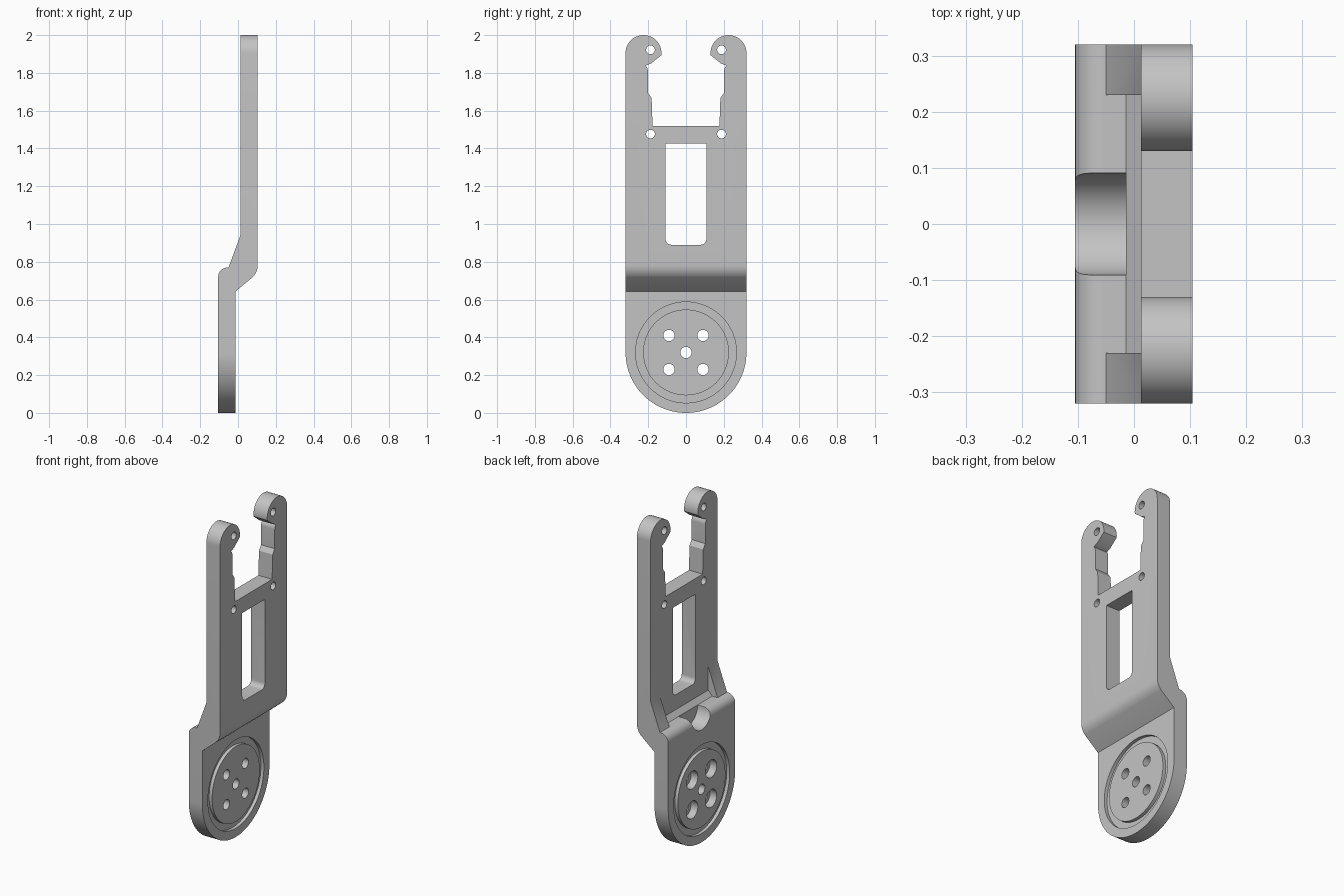
import bpy, bmesh
from math import cos, sin, pi, radians

if "Cube" in bpy.data.objects:
    bpy.data.objects.remove(bpy.data.objects["Cube"], do_unlink=True)

HALF = 0.32                       # half width, also radius of the round end
LOW, LOW_IN = -0.105, -0.014      # faces of the lower plate
UP_IN, UP = 0.0125, 0.104         # faces of the upper plate


def arc(u, v, r, start, end, steps=16):
    """Points on a circle between two angles in degrees."""
    angles = [radians(start + (end - start) * i / steps) for i in range(steps + 1)]
    return [(u + r * cos(a), v + r * sin(a)) for a in angles]


def prism(name, points, axis, a, b):
    """Extrude a closed profile along x (y, z points) or y (x, z points)."""
    bm = bmesh.new()
    place = (lambda p, t: (t, p[0], p[1])) if axis == "x" else (lambda p, t: (p[0], t, p[1]))
    face = bm.faces.new([bm.verts.new(place(p, a)) for p in points])
    new = bmesh.ops.extrude_face_region(bm, geom=[face])["geom"]
    shift = (b - a, 0, 0) if axis == "x" else (0, b - a, 0)
    bmesh.ops.translate(bm, vec=shift, verts=[g for g in new if isinstance(g, bmesh.types.BMVert)])
    bmesh.ops.recalc_face_normals(bm, faces=bm.faces)
    mesh = bpy.data.meshes.new(name)
    bm.to_mesh(mesh)
    bm.free()
    obj = bpy.data.objects.new(name, mesh)
    bpy.context.collection.objects.link(obj)
    return obj


def combine(target, tool, operation="DIFFERENCE"):
    """Apply a boolean and drop the tool."""
    tool.hide_render = True
    mod = target.modifiers.new("cut", "BOOLEAN")
    mod.operation, mod.object, mod.solver = operation, tool, "EXACT"
    bpy.context.view_layer.objects.active = target
    bpy.ops.object.modifier_apply(modifier=mod.name)
    bpy.data.objects.remove(tool, do_unlink=True)


def drill(target, y, z, r, a=-0.3, b=0.3, steps=32):
    combine(target, prism("drill", arc(y, z, r, 0, 360, steps)[:-1], "x", a, b))


# Offset side profile, with the rib line on the back
profile = [(LOW, -0.1), (LOW_IN, -0.1), (LOW_IN, 0.642)]
profile += arc(0.014, 0.782, 0.09, -45, 0, 8)
profile += [(UP, 2.1), (UP_IN, 2.1), (UP_IN, 0.94), (-0.05, 0.77)]
profile += arc(-0.055, 0.72, 0.05, 90, 180, 8)
bracket = prism("bracket", profile, "y", -0.5, 0.5)

# Face outline: round foot and two hooked arms
hook = arc(HALF - 0.095, 1.905, 0.095, 0, 187, 28)
hook += [(0.185, 1.85)] + arc(0.242, 1.81, 0.04, 135, 180, 5)
hook += [(0.202, 1.695), (0.182, 1.667), (0.177, 1.52)]
outline = arc(0, HALF, HALF, 180, 360, 64) + hook + [(-y, z) for y, z in reversed(hook)]
combine(bracket, prism("outline", outline, "x", -0.5, 0.5), "INTERSECT")

# Pocket that leaves a rib on each side
pocket = [(-0.2, 0.77), (LOW_IN, 0.77), (UP_IN, 0.80), (UP_IN, 1.0), (-0.2, 1.0)]
combine(bracket, prism("pocket", pocket, "y", -0.23, 0.23))

# Half-round notch in the shelf
drill(bracket, 0, 0.77, 0.091, -0.3, LOW_IN, 48)

# Window with rounded lower corners
window = [(0.108, 1.425), (-0.108, 1.425)]
window += arc(-0.078, 0.92, 0.03, 180, 270, 8) + arc(0.078, 0.92, 0.03, 270, 360, 8)
combine(bracket, prism("window", window, "x", -0.5, 0.5))

# Ring groove on both faces of the foot
for a, b in ((LOW - 0.1, LOW + 0.02), (LOW_IN - 0.02, LOW_IN + 0.1)):
    ring = prism("ring", arc(0, HALF, 0.267, 0, 360, 72)[:-1], "x", a, b)
    drill(ring, 0, HALF, 0.227, steps=72)
    combine(bracket, ring)

# Screw holes, counterbored on the back of the foot
drill(bracket, 0, HALF, 0.03)
for side in (-1, 1):
    for z in (1.476, 1.922):
        drill(bracket, side * 0.188, z, 0.023)
    for z in (HALF - 0.09, HALF + 0.09):
        drill(bracket, side * 0.09, z, 0.03)
        drill(bracket, side * 0.09, z, 0.053, LOW - 0.1, LOW + 0.045)

# Single grey finish
grey = bpy.data.materials.new("light grey")
grey.use_nodes = True
colour = (0.55, 0.55, 0.55, 1)
grey.diffuse_color = colour
grey.node_tree.nodes["Principled BSDF"].inputs["Base Color"].default_value = colour
bracket.data.materials.clear()
bracket.data.materials.append(grey)
for poly in bracket.data.polygons:
    poly.material_index = 0

bpy.ops.object.select_all(action="DESELECT")
bracket.select_set(True)
bpy.context.view_layer.objects.active = bracket
bpy.ops.object.shade_smooth_by_angle(angle=radians(30))
